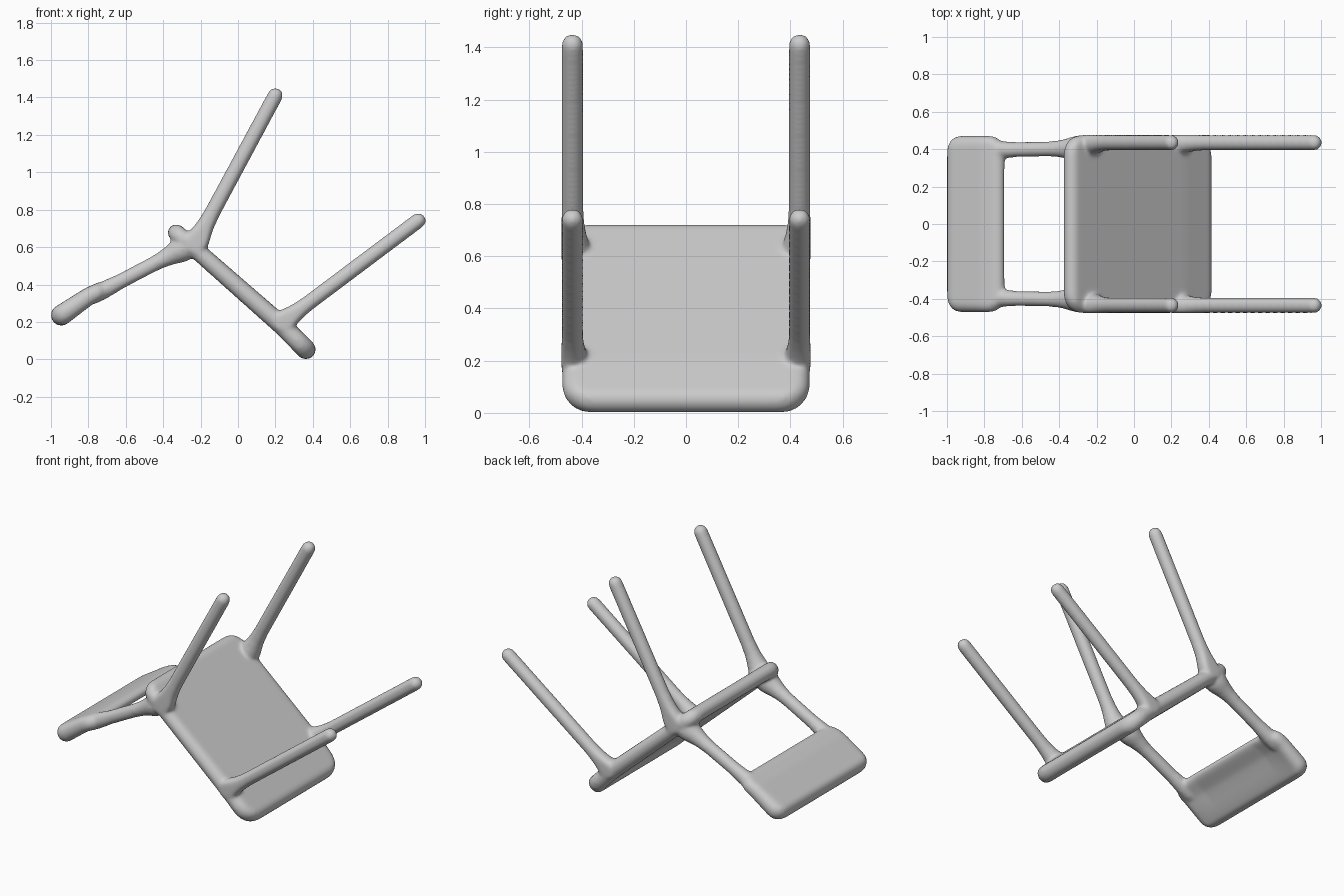
import bpy, bmesh, math
from mathutils import Vector

if "Cube" in bpy.data.objects:
    bpy.data.objects.remove(bpy.data.objects["Cube"])

grey = bpy.data.materials.new("light grey")
grey.diffuse_color = (0.6, 0.6, 0.6, 1)
grey.use_nodes = True
grey.node_tree.nodes["Principled BSDF"].inputs["Base Color"].default_value = grey.diffuse_color
SIDE = 0.474  # outer side plane of the chair
parts = []


def loft(name, rings):
    """Skin a list of closed rings and cap both ends."""
    bm = bmesh.new()
    vs = [[bm.verts.new(p) for p in ring] for ring in rings]
    n = len(vs[0])
    for a, b in zip(vs, vs[1:]):
        for i in range(n):
            bm.faces.new((a[i], a[(i + 1) % n], b[(i + 1) % n], b[i]))
    bm.faces.new(vs[0][::-1])
    bm.faces.new(vs[-1])
    bmesh.ops.recalc_face_normals(bm, faces=bm.faces)
    mesh = bpy.data.meshes.new(name)
    bm.to_mesh(mesh)
    bm.free()
    mesh.materials.append(grey)
    obj = bpy.data.objects.new(name, mesh)
    bpy.context.collection.objects.link(obj)
    parts.append(obj)


def rod(name, start, end, stations, tip, sides=24):
    """Round rod from (distance, radius) stations, closed by a domed tip."""
    start, end = Vector(start), Vector(end)
    d = (end - start).normalized()
    u = Vector((0, 1, 0))
    u = (u - d * u.dot(d)).normalized()
    v = d.cross(u)
    length = (end - start).length
    prof = list(stations)
    for k in range(7):
        a = k / 6 * math.radians(86)
        prof.append((length - tip + tip * math.sin(a), tip * math.cos(a)))
    rings = []
    for s, r in prof:
        ring = [start + d * s + r * (u * math.cos(t) + v * math.sin(t))
                for t in (2 * math.pi * i / sides for i in range(sides))]
        for p in ring:  # flares stay flush with the side plane
            p.y = max(-SIDE, min(SIDE, p.y))
        rings.append(ring)
    loft(name, rings)


def slab(name, path, half_w, corners, rims, dish, fade, open_start=False):
    """Round-edged board along an xz path; the sitting side is dished."""
    pts = [Vector((x, 0, z)) for x, z in path]
    lens = [(b - a).length for a, b in zip(pts, pts[1:])]
    total = sum(lens)

    def at(s):
        for a, b, l in zip(pts, pts[1:], lens):
            if s <= l + 1e-6:
                return a.lerp(b, s / l)
            s -= l
        return pts[-1]

    # stations are packed towards both rounded ends
    count = 40
    rings = []
    for k in range(count + 1):
        f = 0.5 - 0.5 * math.cos(math.pi * k / count)
        s = min(max(f, 0.0004), 0.9996) * total
        d = (at(min(s + 0.04, total)) - at(max(s - 0.04, 0))).normalized()
        n = Vector((-d.z, 0, d.x))
        full = t = rims[0] + (rims[1] - rims[0]) * f
        w = half_w
        for dist, rim, rad in ((s, rims[0], corners[0]), (total - s, rims[1], corners[1])):
            if dist < rim:
                t = min(t, math.sqrt(rim * rim - (rim - dist) ** 2))
            if dist < rad:
                w -= rad - math.sqrt(rad * rad - (rad - dist) ** 2)
        # dish fades out near the closed ends
        edge = total - s if open_start else min(s, total - s)
        g = min(1, max(0, edge - full) / fade)
        depth = dish * g * g * (3 - 2 * g) * t / full
        ring = []
        for sign in (1, -1):
            for i in range(9):      # rounded side edge
                a = math.pi * (i / 8 - 0.5)
                ring.append((sign * (w - full + full * math.cos(a)), sign * t * math.sin(a)))
            for i in range(1, 12):  # flat or dished face
                e = min(1, (1 - abs(1 - i / 6)) / 0.33)
                h = sign * t
                if h * n.z < 0:
                    h -= sign * depth * e * e * (3 - 2 * e)
                ring.append((sign * (w - full) * (1 - i / 6), h))
        rings.append([at(s) + Vector((0, y, 0)) + n * h for y, h in ring])
    loft(name, rings)


# seat and backrest
slab("seat", [(-0.362, 0.705), (0.24, 0.175), (0.398, 0.018)],
     0.472, (0.10, 0.12), (0.042, 0.05), 0.022, 0.08)
slab("backrest", [(-0.695, 0.388), (-0.80, 0.335), (-0.988, 0.206)],
     0.47, (0.09, 0.08), (0.04, 0.054), 0.02, 0.2, open_start=True)

# legs and back posts on both sides
for side, m in (("left", -1), ("right", 1)):
    y = 0.435 * m
    rod("rear_leg_" + side, (-0.25, y, 0.575), (0.218, y, 1.445),
        [(0, 0.045), (0.03, 0.058), (0.07, 0.062), (0.10, 0.057), (0.13, 0.05),
         (0.17, 0.044), (0.24, 0.04)], 0.039)
    rod("front_leg_" + side, (0.205, y, 0.172), (0.995, y, 0.765),
        [(0, 0.04), (0.03, 0.055), (0.06, 0.06), (0.09, 0.053), (0.12, 0.047),
         (0.16, 0.042), (0.22, 0.039)], 0.039)
    rod("back_post_" + side, (-0.235, 0.405 * m, 0.622), (-0.81, 0.395 * m, 0.322),
        [(0, 0.04), (0.03, 0.06), (0.07, 0.067), (0.10, 0.062), (0.14, 0.051),
         (0.19, 0.042), (0.25, 0.038), (0.44, 0.038), (0.50, 0.042), (0.55, 0.045)], 0.044)

# fuse the parts into one soft moulded chair with blended joints
bpy.ops.object.select_all(action='DESELECT')
for obj in parts:
    obj.select_set(True)
chair = parts[0]
bpy.context.view_layer.objects.active = chair
bpy.ops.object.join()
chair.name = "chair"
remesh = chair.modifiers.new("fuse", 'REMESH')
remesh.mode = 'VOXEL'
remesh.voxel_size = 0.01
remesh.use_smooth_shade = True
soften = chair.modifiers.new("soften", 'SMOOTH')
soften.factor = 0.5
soften.iterations = 14
refill = chair.modifiers.new("refill", 'DISPLACE')
refill.mid_level = 0
refill.strength = 0.003
